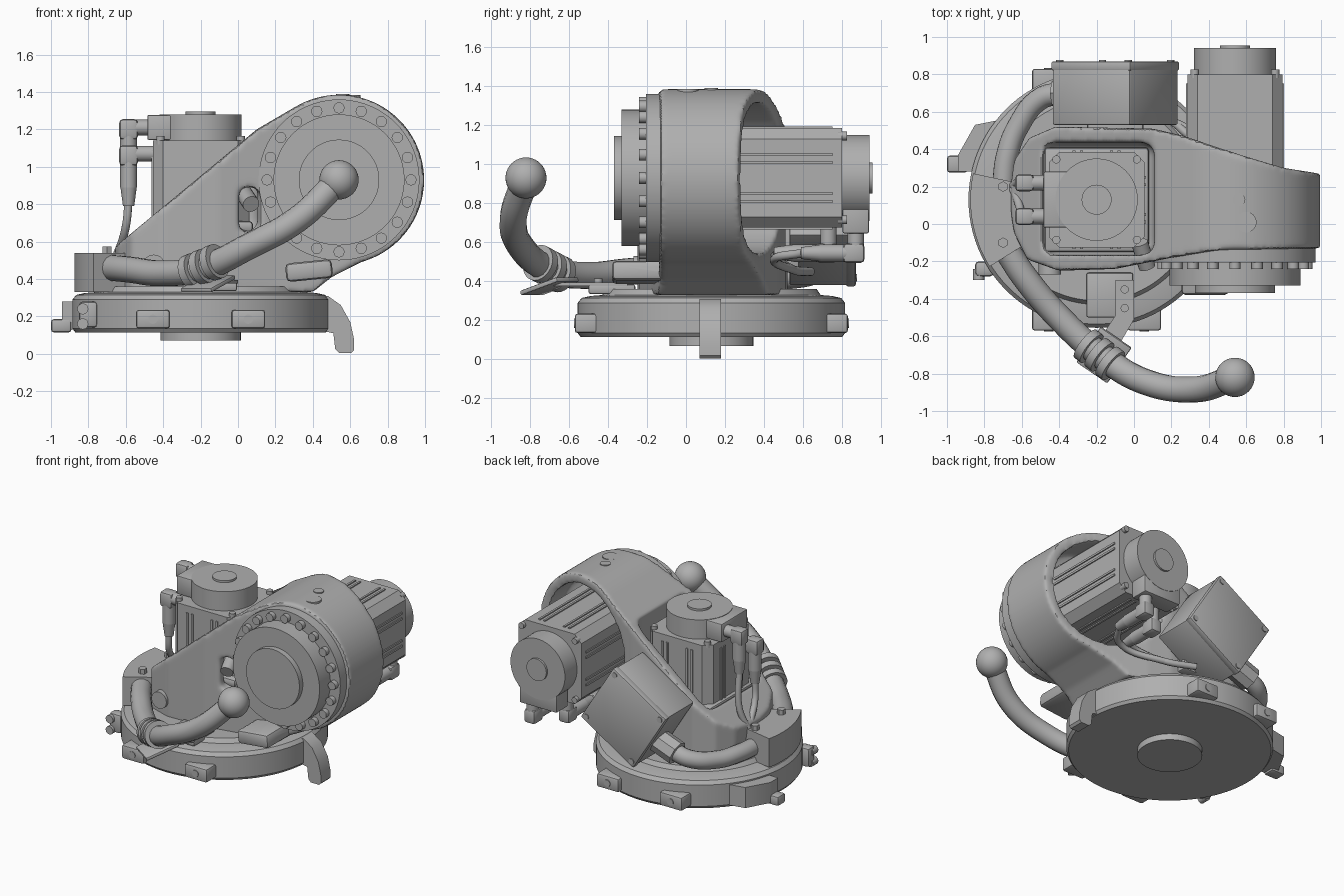
import bpy, bmesh, math
from mathutils import Vector, Matrix

if "Cube" in bpy.data.objects:
    bpy.data.objects.remove(bpy.data.objects["Cube"])

grey = bpy.data.materials.new("cast_grey")
grey.use_nodes = True
grey.diffuse_color = (0.43, 0.43, 0.43, 1)
grey.node_tree.nodes["Principled BSDF"].inputs["Base Color"].default_value = (0.43, 0.43, 0.43, 1)
I = Matrix.Identity(4)


def make(name, bm, m=I):
    bmesh.ops.recalc_face_normals(bm, faces=bm.faces)
    me = bpy.data.meshes.new(name)
    bm.to_mesh(me)
    bm.free()
    me.transform(m)
    me.materials.append(grey)
    ob = bpy.data.objects.new(name, me)
    bpy.context.collection.objects.link(ob)
    return ob


def bake(ob):
    # Replace the mesh by its modified result
    me = bpy.data.meshes.new_from_object(ob.evaluated_get(bpy.context.evaluated_depsgraph_get()))
    ob.modifiers.clear()
    ob.data = me


def box(name, c, size, bevel=0.015, rot=I, m=I):
    bm = bmesh.new()
    bmesh.ops.create_cube(bm, size=1, matrix=Matrix.Diagonal((*size, 1)))
    if bevel:
        bmesh.ops.bevel(bm, geom=bm.edges[:], offset=bevel, segments=2, profile=0.5, affect='EDGES')
    return make(name, bm, m @ Matrix.Translation(c) @ rot)


def cyl(name, a, b, r, n=32, r2=None, m=I):
    a, b = Vector(a), Vector(b)
    d = b - a
    bm = bmesh.new()
    bmesh.ops.create_cone(bm, cap_ends=True, segments=n, radius1=r, radius2=r if r2 is None else r2,
                          depth=d.length)
    return make(name, bm, m @ Matrix.Translation((a + b) / 2) @ d.to_track_quat('Z', 'Y').to_matrix().to_4x4())


def prism(name, pts, axis, lo, hi, m=I):
    bm = bmesh.new()
    at = (lambda p, t: (p[0], t, p[1])) if axis == 'y' else (lambda p, t: (p[0], p[1], t))
    f = bm.faces.new([bm.verts.new(at(p, lo)) for p in pts])
    ext = bmesh.ops.extrude_face_region(bm, geom=[f])["geom"]
    move = Vector(at((0, 0), hi - lo))
    bmesh.ops.translate(bm, verts=[v for v in ext if isinstance(v, bmesh.types.BMVert)], vec=move)
    return make(name, bm, m)


def lathe(name, profile, cx, cy, n=96):
    bm = bmesh.new()
    vs = [bm.verts.new((r, 0, z)) for r, z in profile]
    es = [bm.edges.new(p) for p in zip(vs, vs[1:])]
    bmesh.ops.spin(bm, geom=vs + es, cent=(0, 0, 0), axis=(0, 0, 1), angle=math.tau, steps=n)
    bmesh.ops.remove_doubles(bm, verts=bm.verts, dist=0.0005)
    return make(name, bm, Matrix.Translation((cx, cy, 0)))


def tube(name, pts, r):
    cu = bpy.data.curves.new(name, 'CURVE')
    cu.dimensions = '3D'
    cu.bevel_depth, cu.bevel_resolution, cu.resolution_u, cu.use_fill_caps = r, 5, 10, True
    sp = cu.splines.new('BEZIER')
    sp.bezier_points.add(len(pts) - 1)
    for b, p in zip(sp.bezier_points, pts):
        b.co = p
        b.handle_left_type = b.handle_right_type = 'AUTO'
    tmp = bpy.data.objects.new(name + "_path", cu)
    bpy.context.collection.objects.link(tmp)
    me = bpy.data.meshes.new_from_object(tmp.evaluated_get(bpy.context.evaluated_depsgraph_get()))
    bpy.data.objects.remove(tmp)
    me.materials.clear()
    me.materials.append(grey)
    ob = bpy.data.objects.new(name, me)
    bpy.context.collection.objects.link(ob)


def boolean(ob, cutter, op):
    mod = ob.modifiers.new("cut", 'BOOLEAN')
    mod.operation, mod.object, mod.solver = op, cutter, 'EXACT'
    bake(ob)
    bpy.data.objects.remove(cutter)


BX, BY = -0.2, 0.13     # turning axis of the base
AX, AZ = 0.54, 0.93     # arm axis

# Round base with hub
lathe("base_ring", [(0, 0.115), (0.67, 0.115), (0.685, 0.135), (0.685, 0.29), (0.665, 0.315), (0.62, 0.325),
                    (0.56, 0.33), (0.54, 0.36), (0, 0.36)], BX, BY)
cyl("base_hub", (BX, BY, 0.07), (BX, BY, 0.13), 0.215, 64)
for sx in (-1, 1):
    for sy in (-1, 1):
        x, y = BX + sx * 0.255, BY + sy * 0.625
        box("base_lug", (x, y, 0.185), (0.18, 0.15, 0.1))
        cyl("lug_bolt", (x, y + sy * 0.07, 0.185), (x, y + sy * 0.08, 0.185), 0.025, 16)

# Hooked stop on the left side
prism("stop_hook", [(0.36, 0.315), (0.48, 0.31), (0.55, 0.26), (0.6, 0.17), (0.62, 0.08), (0.62, 0.02),
                    (0.605, 0.005), (0.54, 0.005), (0.52, 0.025), (0.51, 0.11), (0.42, 0.13)], 'y', 0.07, 0.18)

# Cast housing: side outline crossed with plan outline
arc = [(AX + 0.455 * math.cos(math.radians(a)), AZ + 0.455 * math.sin(math.radians(a)))
       for a in range(-75, 123, 4)]
housing = prism("housing", arc + [(0.1, 1.2), (-0.66, 0.57), (-0.62, 0.33), (0.4, 0.33), (0.5, 0.41)],
                'y', -1, 1)
plan = prism("plan_cutter", [(-0.67, 0.13), (-0.64, 0.34), (-0.56, 0.46), (-0.42, 0.52), (0.1, 0.51),
                             (0.27, 0.47), (0.43, 0.415), (0.6, 0.36), (0.8, 0.3), (1.02, 0.265), (1.02, -0.13),
                             (0.45, -0.14), (0.2, -0.18), (-0.1, -0.24), (-0.4, -0.25), (-0.57, -0.19),
                             (-0.64, -0.05)], 'z', 0, 2)
boolean(housing, plan, 'INTERSECT')
boolean(housing, cyl("cavity_cutter", (AX, 0.1, AZ), (AX, 1, AZ), 0.385, 64), 'DIFFERENCE')
boolean(housing, box("deck_cutter", (-0.19, 0.135, 1.15), (0.6, 0.6, 1), 0.06), 'DIFFERENCE')
boolean(housing, box("recess_cutter", (0.06, -0.22, 0.77), (0.11, 0.2, 0.24), 0.04), 'DIFFERENCE')
rm = housing.modifiers.new("remesh", 'REMESH')
rm.mode, rm.voxel_size = 'VOXEL', 0.014
sm = housing.modifiers.new("soften", 'SMOOTH')
sm.factor, sm.iterations = 0.5, 6
bake(housing)
housing.data.materials.clear()
housing.data.materials.append(grey)
cyl("recess_plug", (0.03, -0.1, 0.86), (0.07, -0.23, 0.8), 0.045, 20)
cyl("top_plug", (0.6, 0.01, 1.36), (0.6, 0.01, 1.385), 0.055)
cyl("top_bolt", (0.56, 0.13, 1.37), (0.56, 0.13, 1.39), 0.035, 16)
cyl("side_plug", (-0.45, -0.27, 0.47), (-0.45, -0.2, 0.47), 0.06)

# Gear flange with bolt circle on the front
for part, y0, y1, r in (("gear_flange", -0.1, -0.205, 0.43), ("gear_cover", -0.2, -0.33, 0.35),
                        ("output_face", -0.32, -0.37, 0.215)):
    cyl(part, (AX, y0, AZ), (AX, y1, AZ), r, 80)
for i in range(20):
    a = math.tau * i / 20
    x, z = AX + 0.385 * math.cos(a), AZ + 0.385 * math.sin(a)
    cyl("flange_bolt", (x, -0.2, z), (x, -0.24, z), 0.03, 12)

# Lifting pocket under the gear
pocket = box("lifting_pocket", (0.38, -0.13, 0.445), (0.25, 0.5, 0.1), 0.025, Matrix.Rotation(-0.1, 4, 'Y'))
boolean(pocket, box("slot_cutter", (0.5, 0, 0.445), (0.2, 0.1, 0.05), 0.02), 'DIFFERENCE')


def motor(name, m, bottom, top):
    # Ribbed body, round cap, connector box and two staggered angled plugs
    s, c = 0.255, 0.2
    prism(name + "_body", [(s, -c), (s, c), (c, s), (-c, s), (-s, c), (-s, -c), (-c, -s), (c, -s)],
          'z', bottom, top, m)
    for k in range(4):
        turn = m @ Matrix.Rotation(k * math.pi / 2, 4, 'Z')
        for x in (-0.12, -0.08, 0.08, 0.12):
            box(name + "_rib", (x, s, (bottom + top) / 2), (0.015, 0.016, top - bottom - 0.1), 0, I, turn)
        cyl(name + "_bolt", (0.215, 0.215, top - 0.02), (0.215, 0.215, top + 0.025), 0.022, 12, None, turn)
    cyl(name + "_cap", (0, 0, top), (0, 0, top + 0.14), 0.22, 64, None, m)
    cyl(name + "_disc", (0, 0, top + 0.13), (0, 0, top + 0.155), 0.08, 32, None, m)
    box(name + "_connector_box", (0, 0.2, top + 0.07), (0.3, 0.17, 0.135), 0.01, I, m)
    for x, h in ((0.09, top + 0.07), (-0.09, top - 0.07)):
        cyl(name + "_plug_neck", (x, 0.24, h), (x, 0.4, h), 0.042, 20, None, m)
        box(name + "_plug_elbow", (x, 0.385, h - 0.01), (0.09, 0.1, 0.11), 0.02, I, m)
        cyl(name + "_plug", (x, 0.385, h - 0.04), (x, 0.385, h - 0.18), 0.045, 20, None, m)
        cyl(name + "_plug_tip", (x, 0.385, h - 0.17), (x, 0.385, h - 0.28), 0.045, 20, 0.03, m)


motor("turn_motor", Matrix.Translation((BX, BY, 0)) @ Matrix.Rotation(math.pi / 2, 4, 'Z'), 0.64, 1.14)
motor("arm_motor", Matrix.Translation((AX, 0, AZ)) @ Matrix.Rotation(-math.pi / 2, 4, 'X'), 0.08, 0.8)
box("turn_motor_flange", (BX, BY, 0.68), (0.56, 0.56, 0.06), 0.02)
for y, z in ((0.04, 0.82), (0.22, 0.95)):
    tube("turn_cable", [(-0.585, y, z), (-0.6, y + 0.02, 0.68), (-0.66, 0.2, 0.5), (-0.7, 0.2, 0.42)], 0.022)
for x, y in ((0.45, 0.47), (0.63, 0.6)):
    tube("arm_cable", [(x, y, 0.545), (x - 0.12, 0.46, 0.52), (0.2, 0.55, 0.46), (0, 0.64, 0.45)], 0.022)

# Tilted square junction box on the back
tilt = Matrix.Rotation(math.radians(-32), 4, 'Y')
box("junction_box", (-0.1, 0.685, 0.715), (0.49, 0.31, 0.49), 0.01, tilt)
box("junction_lid", (-0.1, 0.845, 0.715), (0.5, 0.05, 0.5), 0.01, tilt)
for sx in (-1, 1):
    for sz in (-1, 1):
        p = Vector((-0.1, 0.868, 0.715)) + tilt @ Vector((sx * 0.215, 0, sz * 0.215))
        cyl("lid_screw", p, p + Vector((0, 0.008, 0)), 0.02, 16)
box("junction_mount", (-0.1, 0.52, 0.6), (0.3, 0.12, 0.3))
cyl("junction_gland", (-0.26, 0.7, 0.54), (-0.42, 0.7, 0.48), 0.085, 8)

# Curved cable block on the right side
ring = [(r, math.radians(a)) for r, span in ((0.675, range(168, 213, 4)), (0.43, range(212, 167, -4)))
        for a in span]
prism("cable_block", [(BX + r * math.cos(a), BY + r * math.sin(a)) for r, a in ring], 'z', 0.33, 0.54)
for x, y in ((-0.7, 0.2), (-0.7, -0.1)):
    cyl("block_screw", (x, y, 0.53), (x, y, 0.575), 0.028, 6)
prism("side_bracket", [(-0.94, 0.28), (-0.94, 0.37), (-0.85, 0.53), (-0.7, 0.56), (-0.6, 0.46), (-0.72, 0.28)],
      'z', 0.13, 0.28)
box("side_plate", (-0.945, 0.32, 0.15), (0.11, 0.09, 0.07))
box("side_stop", (-0.8, -0.24, 0.21), (0.1, 0.08, 0.14), 0.02)
for y, z in ((0.28, 0.24), (0.28, 0.16), (-0.27, 0.24), (-0.27, 0.16)):
    cyl("side_fitting", (-0.83, y + 0.03, z), (-0.83, y - 0.03, z), 0.03, 12)

# Front hose with ball end and clamp, rear hose
tube("front_hose", [(-0.68, -0.14, 0.46), (-0.58, -0.29, 0.45), (-0.4, -0.5, 0.43), (-0.18, -0.7, 0.46),
                    (0.05, -0.84, 0.57), (0.32, -0.885, 0.72), (0.54, -0.82, 0.93)], 0.07)
bm = bmesh.new()
bmesh.ops.create_uvsphere(bm, u_segments=40, v_segments=20, radius=0.105)
make("hose_ball", bm, Matrix.Translation((AX, -0.82, AZ)))
for k in range(3):
    a = Vector((-0.26, -0.64, 0.435)) + k * Vector((0.058, -0.046, 0.024))
    cyl("hose_clamp", a, a + Vector((0.034, -0.027, 0.013)), 0.095, 24)
tube("rear_hose", [(-0.38, 0.7, 0.49), (-0.5, 0.67, 0.45), (-0.62, 0.52, 0.42), (-0.68, 0.36, 0.42),
                   (-0.7, 0.2, 0.42)], 0.06)

# Stepped bracket holding the clamp
box("bracket_foot", (-0.13, -0.38, 0.36), (0.25, 0.24, 0.05), 0.012)
prism("bracket_plate", [(-0.1, -0.3), (0, -0.3), (0, -0.51), (-0.1, -0.68), (-0.2, -0.64), (-0.1, -0.49)],
      'z', 0.375, 0.395)
box("clamp_plate", (-0.16, -0.7, 0.375), (0.2, 0.24, 0.025), 0.008,
    Matrix.Rotation(-0.6, 4, 'Z') @ Matrix.Rotation(0.3, 4, 'X'))
for y in (-0.35, -0.45):
    cyl("bracket_screw", (-0.05, y, 0.39), (-0.05, y, 0.415), 0.022, 12)

# Smooth shading with sharp edges kept
bpy.ops.object.select_all(action='DESELECT')
for ob in bpy.context.collection.objects:
    if ob.type == 'MESH' and ob.data.materials and ob.data.materials[0] == grey:
        ob.select_set(True)
        bpy.context.view_layer.objects.active = ob
bpy.ops.object.shade_smooth_by_angle(angle=math.radians(35))
